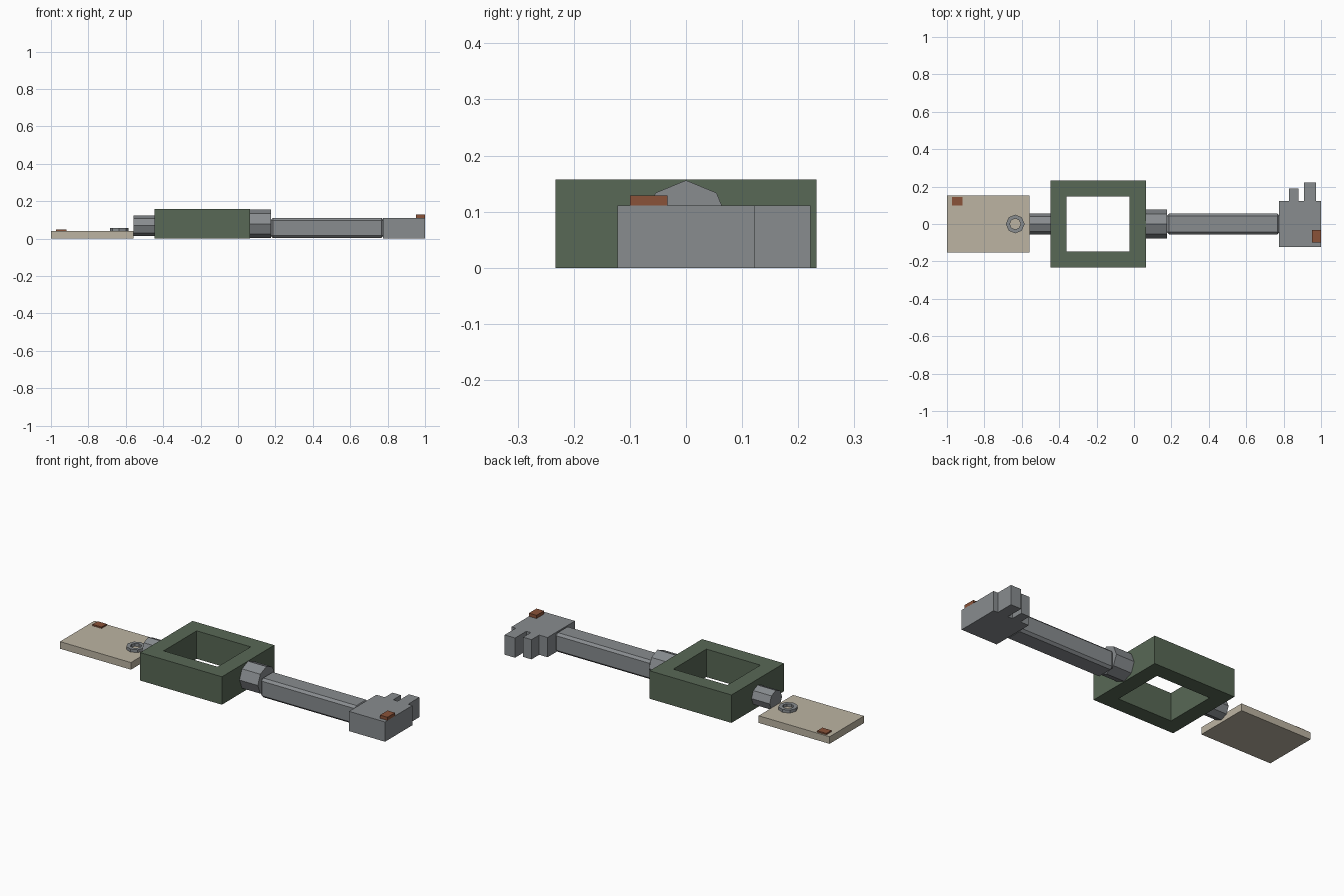
import bpy, bmesh, math

if "Cube" in bpy.data.objects:
    bpy.data.objects.remove(bpy.data.objects["Cube"])


def mat(name, rgb):
    m = bpy.data.materials.new(name)
    m.diffuse_color = (*rgb, 1)
    m.use_nodes = True
    m.node_tree.nodes["Principled BSDF"].inputs["Base Color"].default_value = m.diffuse_color
    return m


STEEL = mat("grey_steel", (0.246, 0.262, 0.275))
GREEN = mat("dull_green", (0.098, 0.139, 0.092))
BEIGE = mat("beige_tag", (0.503, 0.456, 0.361))
RUST = mat("rust_brown", (0.254, 0.084, 0.040))


def finish(name, bm, material):
    bmesh.ops.recalc_face_normals(bm, faces=bm.faces)
    me = bpy.data.meshes.new(name)
    bm.to_mesh(me)
    bm.free()
    me.materials.append(material)
    ob = bpy.data.objects.new(name, me)
    bpy.context.collection.objects.link(ob)
    return ob


def box(name, x, y, z, material, bevel=0):
    bm = bmesh.new()
    bmesh.ops.create_cube(bm, size=1)
    for v in bm.verts:
        v.co = [(a + b) / 2 + c * (b - a) for (a, b), c in zip((x, y, z), v.co)]
    if bevel:
        bmesh.ops.bevel(bm, geom=bm.edges[:], offset=bevel, segments=1, affect='EDGES')
    return finish(name, bm, material)


def collar(name, x0, x1, z, r):
    # octagonal prism along x with a corner on top
    bm = bmesh.new()
    ring = [bm.verts.new((x0, r * math.sin(i * math.pi / 4), z + r * math.cos(i * math.pi / 4)))
            for i in range(8)]
    face = bm.faces.new(ring)
    ext = bmesh.ops.extrude_face_region(bm, geom=[face], use_keep_orig=True)
    for g in ext["geom"]:
        if isinstance(g, bmesh.types.BMVert):
            g.co.x = x1
    return finish(name, bm, STEEL)


def tube(name, outer, inner, z0, z1, material):
    # closed wall between two matching outlines
    bm = bmesh.new()
    n = len(outer)
    rings = [[bm.verts.new((px, py, z)) for px, py in loop]
             for loop, z in ((outer, z0), (outer, z1), (inner, z1), (inner, z0))]
    for a, b in zip(rings, rings[1:] + rings[:1]):
        for i in range(n):
            j = (i + 1) % n
            bm.faces.new((a[i], a[j], b[j], b[i]))
    return finish(name, bm, material)


def rect(x0, x1, h):
    return [(x0, -h), (x1, -h), (x1, h), (x0, h)]


def octagon(cx, r):
    return [(cx + r * math.cos(i * math.pi / 4), r * math.sin(i * math.pi / 4)) for i in range(8)]


# Tag with eyelet
box("tag", (-1, -0.559), (-0.153, 0.153), (0, 0.04), BEIGE)
tube("tag_eyelet", octagon(-0.635, 0.05), octagon(-0.635, 0.029), 0.038, 0.056, STEEL)
box("tag_rust_patch", (-0.974, -0.917), (0.098, 0.144), (0.039, 0.048), RUST)

# Square bow frame and its collars
tube("bow_frame", rect(-0.446, 0.063, 0.233), rect(-0.36, -0.024, 0.147), 0, 0.157, GREEN)
collar("tag_link", -0.559, -0.44, 0.069, 0.055)
collar("shaft_collar", 0.06, 0.177, 0.079, 0.077)

# Shaft
box("shaft", (0.174, 0.78), (-0.056, 0.056), (0.003, 0.111), STEEL, 0.013)

# Bit with two teeth
box("bit", (0.776, 1), (-0.122, 0.122), (0, 0.111), STEEL)
for name, x0, x1, y1 in (("short_tooth", 0.828, 0.88, 0.19), ("long_tooth", 0.908, 0.973, 0.222)):
    box(name, (x0, x1), (0.115, y1), (0, 0.111), STEEL)
box("bit_rust_patch", (0.953, 1), (-0.1, -0.033), (0.109, 0.129), RUST)
